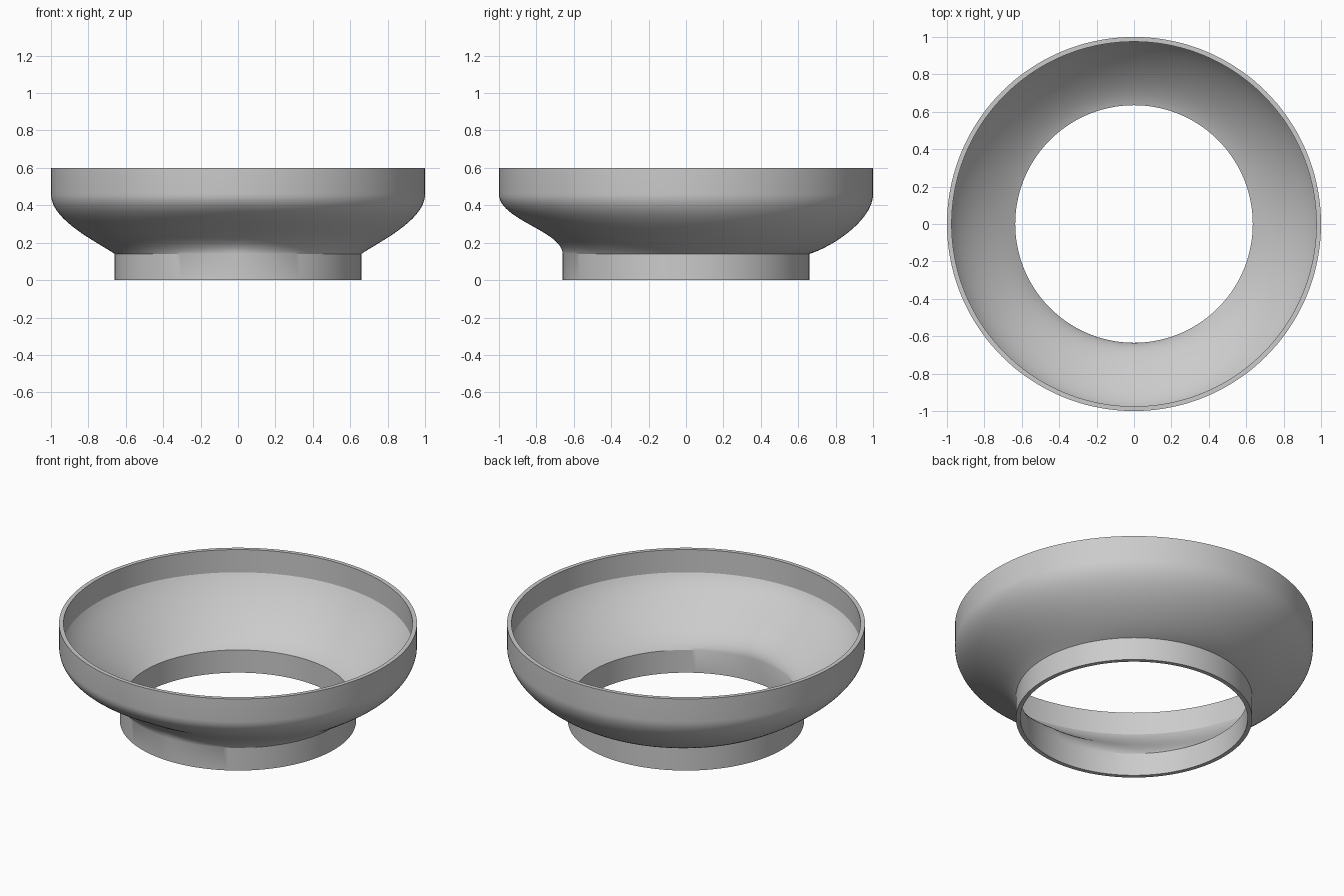
import bpy
import bmesh
from math import sin, cos, pi, radians
from mathutils import Vector

cube = bpy.data.objects.get("Cube")
if cube:
    bpy.data.objects.remove(cube)

SEGMENTS, STEPS = 144, 24
RIM_R, COLLAR_R, WALL = 1.0, 0.66, 0.025
TOP, SHOULDER, NECK = 0.6, 0.46, 0.14

grey = bpy.data.materials.new("plain grey")
grey.use_nodes = True
colour = (0.6, 0.6, 0.6, 1)
grey.diffuse_color = colour
grey.node_tree.nodes["Principled BSDF"].inputs["Base Color"].default_value = colour


def bezier(a, b, c, d):
    """Points along a cubic curve, ends included."""
    pts = []
    for i in range(STEPS + 1):
        t = i / STEPS
        s = 1 - t
        pts.append(a * s**3 + b * 3 * s * s * t + c * 3 * s * t * t + d * t**3)
    return pts


def wall_profile(u):
    """Closed (radius, height) section; u runs from 0 at the front to 1 at the back."""
    # the neck flows into the collar at the front and flares flatter at the back
    lean = radians(90 - 147 * u + 74 * u * u)
    flare = Vector((cos(lean), sin(lean))) * 0.125
    neck = Vector((COLLAR_R, NECK))
    shoulder = Vector((RIM_R, SHOULDER))
    inset = Vector((WALL, 0))
    outer = bezier(shoulder, shoulder - Vector((0, 0.14)), neck + flare, neck)
    inner = bezier(shoulder - inset, shoulder - inset - Vector((0.07, 0.12)),
                   neck - inset + flare, neck - inset)
    return ([Vector((RIM_R, TOP))] + outer
            + [Vector((COLLAR_R, 0)), Vector((COLLAR_R - WALL, 0))]
            + inner[::-1] + [Vector((RIM_R - WALL, TOP))])


# Flared adapter ring: sweep the changing section round the axis
bm = bmesh.new()
rings = []
for k in range(SEGMENTS):
    turn = 2 * pi * k / SEGMENTS
    u = min(turn, 2 * pi - turn) / pi
    rings.append([bm.verts.new((p.x * sin(turn), -p.x * cos(turn), p.y))
                  for p in wall_profile(u)])
for k, ring in enumerate(rings):
    after = rings[(k + 1) % SEGMENTS]
    for j in range(len(ring)):
        n = (j + 1) % len(ring)
        bm.faces.new((ring[j], ring[n], after[n], after[j]))
bmesh.ops.recalc_face_normals(bm, faces=bm.faces)

mesh = bpy.data.meshes.new("flared_ring")
bm.to_mesh(mesh)
bm.free()
mesh.materials.append(grey)
ring_object = bpy.data.objects.new("flared_ring", mesh)
bpy.context.collection.objects.link(ring_object)

bpy.ops.object.select_all(action='DESELECT')
ring_object.select_set(True)
bpy.context.view_layer.objects.active = ring_object
bpy.ops.object.shade_smooth_by_angle(angle=radians(25))
